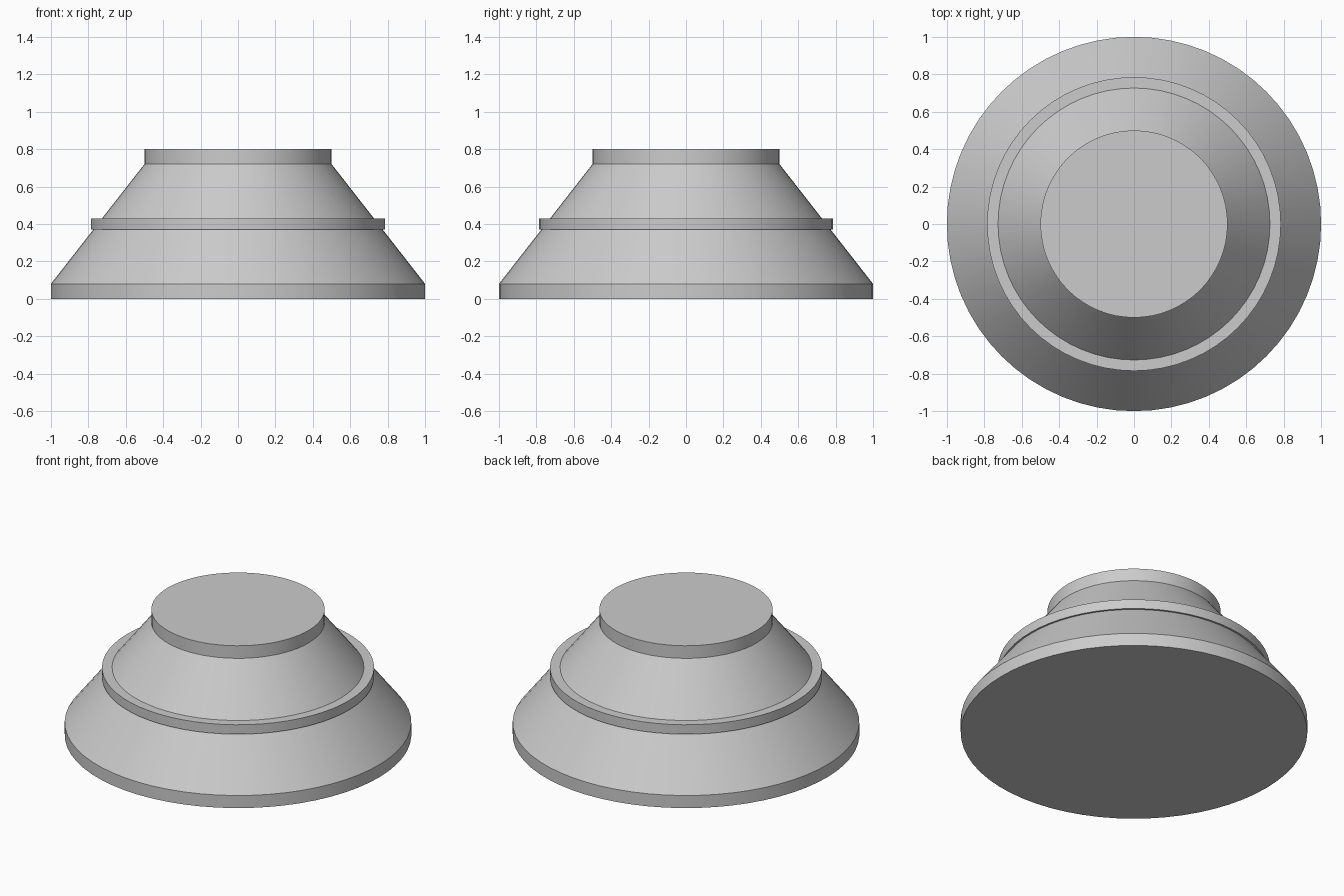
import bpy
import bmesh
import math

SEGMENTS = 64

if "Cube" in bpy.data.objects:
    bpy.data.objects.remove(bpy.data.objects["Cube"], do_unlink=True)

# Material
grey = bpy.data.materials.new("light_grey")
grey.use_nodes = True
colour = (0.6, 0.6, 0.6, 1.0)
grey.diffuse_color = colour
grey.node_tree.nodes["Principled BSDF"].inputs["Base Color"].default_value = colour


def lathe(name, profile, closed=False):
    """Spin a (radius, height) profile around the z axis."""
    bm = bmesh.new()
    verts = [bm.verts.new((r, 0, z)) for r, z in profile]
    edges = [bm.edges.new(pair) for pair in zip(verts, verts[1:])]
    if closed:
        edges.append(bm.edges.new((verts[-1], verts[0])))
    bmesh.ops.spin(bm, geom=verts + edges, cent=(0, 0, 0), axis=(0, 0, 1),
                   angle=math.tau, steps=SEGMENTS, use_merge=False)
    bmesh.ops.remove_doubles(bm, verts=bm.verts, dist=0.0001)
    if not closed:
        # Cap the open ends with flat discs
        bmesh.ops.holes_fill(bm, edges=[e for e in bm.edges if e.is_boundary], sides=0)
    bmesh.ops.recalc_face_normals(bm, faces=bm.faces)
    mesh = bpy.data.meshes.new(name)
    bm.to_mesh(mesh)
    bm.free()
    mesh.materials.append(grey)
    obj = bpy.data.objects.new(name, mesh)
    bpy.context.collection.objects.link(obj)
    bpy.ops.object.select_all(action="DESELECT")
    obj.select_set(True)
    bpy.context.view_layer.objects.active = obj
    bpy.ops.object.shade_smooth_by_angle(angle=math.radians(30))
    return obj


# Conical body with a straight rim at the foot and at the top
lathe("tapered_body", [(1, 0), (1, 0.08), (0.5, 0.72), (0.5, 0.8)])

# Raised band around the middle, its inner side buried in the body
lathe("middle_band", [(0.7, 0.37), (0.785, 0.37), (0.785, 0.43), (0.7, 0.43)], closed=True)
